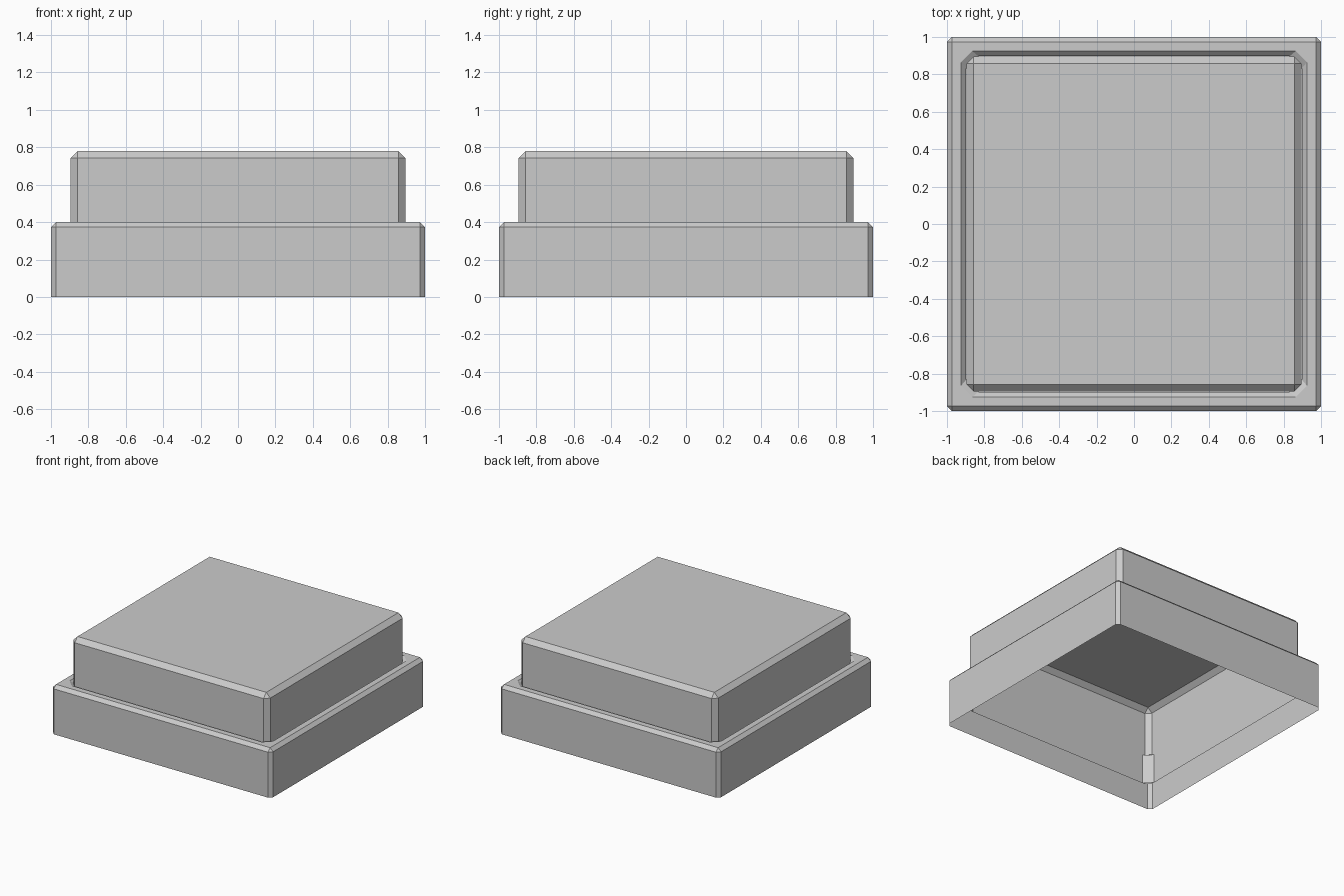
import bpy
import bmesh

if "Cube" in bpy.data.objects:
    bpy.data.objects.remove(bpy.data.objects["Cube"])


def shell(name, rings, capped=False):
    """Loft square rings (half width, corner cut, z) into an open shell."""
    bm = bmesh.new()
    loops = []
    for h, c, z in rings:
        k = h - c
        outline = [(h, -k), (h, k), (k, h), (-k, h), (-h, k), (-h, -k), (-k, -h), (k, -h)]
        loops.append([bm.verts.new((x, y, z)) for x, y in outline])
    for a, b in zip(loops, loops[1:]):
        for i in range(8):
            j = (i + 1) % 8
            bm.faces.new((a[i], a[j], b[j], b[i]))
    if capped:
        bm.faces.new(loops[-1])
    # Merge the doubled corner points of rings with no corner cut
    bmesh.ops.remove_doubles(bm, verts=bm.verts[:], dist=1e-5)
    mesh = bpy.data.meshes.new(name)
    bm.to_mesh(mesh)
    bm.free()
    obj = bpy.data.objects.new(name, mesh)
    bpy.context.collection.objects.link(obj)
    return obj


# Base frame: outer wall, bevelled rim, inner lip hanging into the hollow
shell("base_frame", [
    (1.0, 0.027, 0.0),
    (1.0, 0.027, 0.373),
    (0.973, 0.0, 0.40),
    (0.925, 0.06, 0.40),
    (0.897, 0.065, 0.372),
    (0.897, 0.065, 0.13),
])

# Button cap: bevelled, hollow underneath
shell("button_cap", [
    (0.895, 0.037, 0.13),
    (0.895, 0.037, 0.743),
    (0.858, 0.0, 0.78),
], capped=True)
